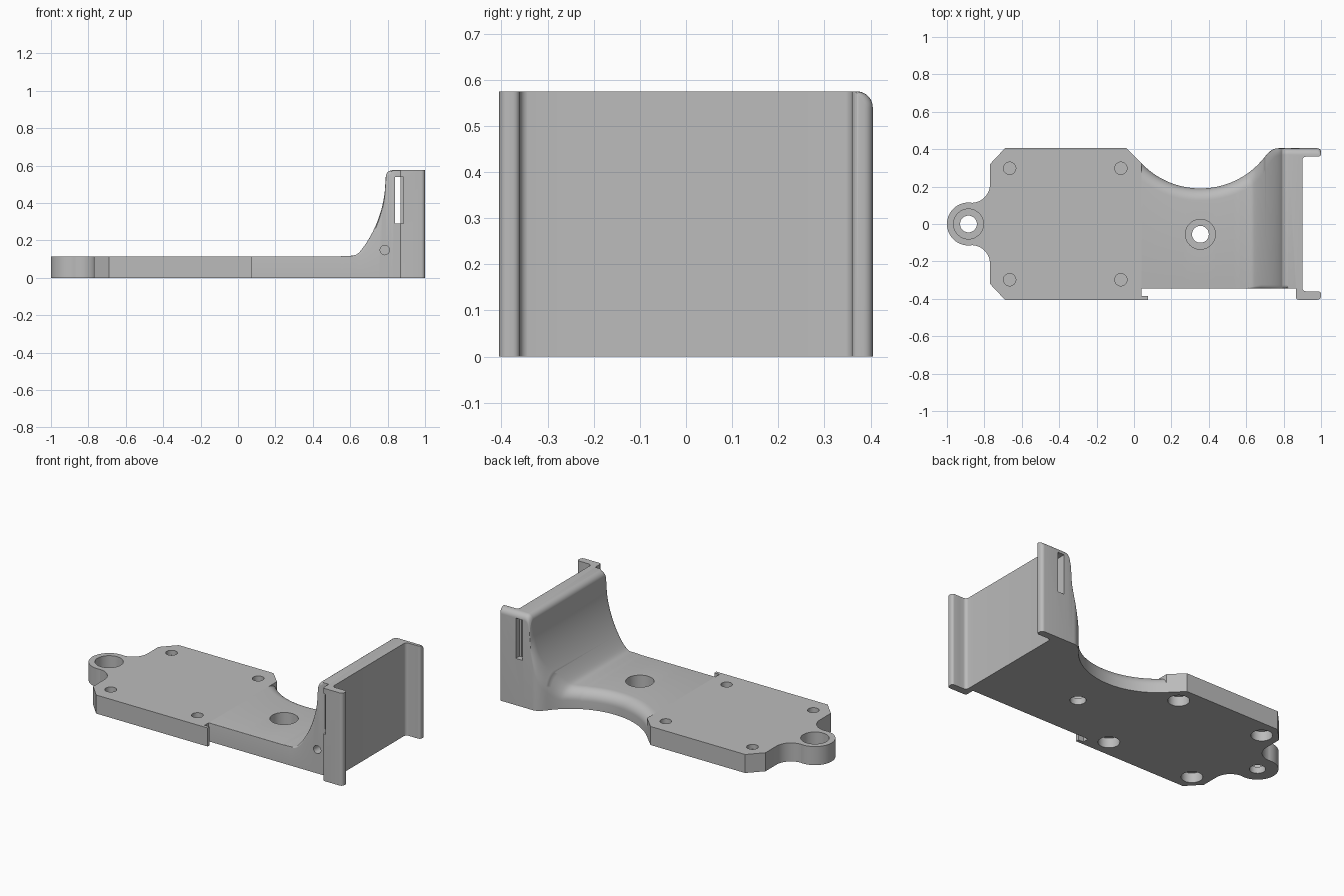
import bpy, bmesh, math

cube = bpy.data.objects.get("Cube")
if cube:
    bpy.data.objects.remove(cube, do_unlink=True)

grey = bpy.data.materials.new("plain grey")
grey.use_nodes = True
grey.diffuse_color = (0.5, 0.5, 0.5, 1)
grey.node_tree.nodes["Principled BSDF"].inputs["Base Color"].default_value = (0.5, 0.5, 0.5, 1)

THICK, TOP = 0.115, 0.575
FRONT, BACK = -0.345, 0.405


def loft(name, sections):
    """Skin a row of matching closed sections and cap both ends."""
    bm = bmesh.new()
    rings = [[bm.verts.new(p) for p in s] for s in sections]
    for a, b in zip(rings, rings[1:]):
        for i in range(len(a)):
            j = (i + 1) % len(a)
            bm.faces.new((a[i], a[j], b[j], b[i]))
    bm.faces.new(rings[0])
    bm.faces.new(rings[-1])
    bmesh.ops.recalc_face_normals(bm, faces=bm.faces)
    mesh = bpy.data.meshes.new(name)
    bm.to_mesh(mesh)
    bm.free()
    mesh.materials.append(grey)
    obj = bpy.data.objects.new(name, mesh)
    bpy.context.collection.objects.link(obj)
    return obj


def prism(name, outline, z0, z1):
    return loft(name, [[(x, y, z) for x, y in outline] for z in (z0, z1)])


def arc(cx, cy, r, start, end, n=12):
    angles = [math.radians(start + (end - start) * i / n) for i in range(n + 1)]
    return [(cx + r * math.cos(a), cy + r * math.sin(a)) for a in angles]


def circle(x, y, r):
    return arc(x, y, r, 0, 360, 40)[:-1]


def box(name, x0, x1, y0, y1, z0, z1):
    return prism(name, [(x0, y0), (x1, y0), (x1, y1), (x0, y1)], z0, z1)


def combine(target, other, operation):
    mod = target.modifiers.new(operation, 'BOOLEAN')
    mod.operation = operation
    mod.solver = 'EXACT'
    mod.object = other
    bpy.context.view_layer.objects.active = target
    bpy.ops.object.modifier_apply(modifier=mod.name)
    bpy.data.objects.remove(other, do_unlink=True)


# Base plate with chamfered corners, rounded lug and a small front hook
half = [(-0.69, BACK), (-0.77, 0.32)] + arc(-0.87, 0.213, 0.1, 0, -90)
lug = arc(-0.885, 0, 0.115, 82, 278, 40)
outline = [(0.04, 0.325), (-0.04, BACK)] + half + lug
outline += [(x, -y) for x, y in reversed(half)]
outline += [(0.075, -BACK), (0.075, -0.385), (0.04, -0.385), (0.04, FRONT)]
body = prism("mounting_bracket", outline, 0, THICK)


# Waisted floor sweeping up into the end wall, with a rounded back edge
def back_edge(x):
    if x <= 0.70:
        return 0.625 - math.sqrt(0.435 ** 2 - (x - 0.355) ** 2)
    if x < 0.77:
        return BACK - 0.045 * ((0.77 - x) / 0.07) ** 2
    if x > 0.98:
        return BACK - 0.02 + math.sqrt(max(0, 0.02 ** 2 - (x - 0.98) ** 2))
    return BACK


def height(x):
    if x >= 0.825:
        return TOP
    if x >= 0.79:
        return 0.54 + math.sqrt(0.035 ** 2 - (0.825 - x) ** 2)
    ramp = 0.54 - math.sqrt(max(0, 0.66 ** 2 - (x - 0.13) ** 2))
    # soft blend from the floor into the ramp
    d = ramp - THICK
    return THICK + (d + math.sqrt(d * d + 0.0004)) / 2 if x > 0.55 else THICK


def section(x):
    h, yb = height(x), back_edge(x)
    t = min(1, max(0, (x - 0.62) / 0.18))
    radius = 0.065 - 0.03 * t
    slope = (height(x + 0.002) - height(x - 0.002)) / 0.004
    drop = min(radius * min(2.5, math.hypot(1, slope)), h * 0.6)
    run = (back_edge(x + 0.001) - back_edge(x - 0.001)) / 0.002 if x < 0.77 else 0
    width = radius * min(1.5, math.hypot(1, run))
    front = 0.001 + 0.02 * min(1, max(0, (x - 0.6) / 0.08)) * (x < 0.825)
    ring = [(x, FRONT, 0)]
    ring += [(x, y, z) for y, z in arc(FRONT + front, h - front, front, 180, 90, 5)]
    for c, s in arc(0, 0, 1, 90, 0, 10):
        ring.append((x, yb - width + width * c, h - drop + drop * s))
    return ring + [(x, yb, 0)]


stations = [0.035 + 0.515 * i / 30 for i in range(31)]
stations += [0.56 + 0.01 * i for i in range(15)]
stations += [0.70 + 0.006 * i for i in range(15)]
stations += [0.825 - 0.035 * math.cos(math.radians(10 * i)) for i in range(10)]
stations += [0.98] + [0.98 + 0.02 * math.sin(math.radians(15 * i)) for i in range(1, 7)]
combine(body, loft("floor_and_wall", [section(x) for x in stations]), 'UNION')

# Front flange with rounded outer corners
flange = [(0.865, -0.3), (0.865, -0.39)] + arc(0.88, -0.39, 0.015, 180, 270, 5)[1:]
flange += arc(0.98, -0.385, 0.02, 270, 360, 6) + arc(0.985, -0.375, 0.015, 0, 90, 5)
flange += [(0.95, -0.36), (0.95, -0.3)]
combine(body, prism("front_flange", flange, 0, TOP), 'UNION')

# Open channel between the flanges, with filleted inner corners
corner = arc(0.92, 0.34, 0.02, 180, 90, 6)
channel = corner + arc(0.985, 0.375, 0.015, 270, 360, 5) + [(1.1, 0.375), (1.1, -0.36)]
channel += [(x, -y) for x, y in reversed(corner)]
combine(body, prism("channel_cutter", channel, -0.1, 0.7), 'DIFFERENCE')

# Strap tunnel through the wall, wider at both mouths
for x1, y0, y1 in ((0.87, -0.5, 0.5), (0.885, -0.5, -0.365), (0.885, 0.37, 0.5)):
    combine(body, box("strap_cutter", 0.84, x1, y0, y1, 0.29, 0.54), 'DIFFERENCE')

# Counterbored bolt holes in the lug and the floor
for x, y in ((-0.885, 0), (0.355, -0.055)):
    for r, z in ((0.08, 0.04), (0.045, -0.1)):
        combine(body, prism("bolt_cutter", circle(x, y, r), z, 0.3), 'DIFFERENCE')

# Blind holes above and wider pockets below at the four corners
for x in (-0.665, -0.07):
    for y in (-0.298, 0.298):
        combine(body, prism("hole_cutter", circle(x, y, 0.033), 0.085, 0.3), 'DIFFERENCE')
        combine(body, prism("pocket_cutter", circle(x, y, 0.06), -0.1, 0.06), 'DIFFERENCE')

# Small blind hole in the front face of the wall
hole = [[(x, y, z) for x, z in circle(0.785, 0.148, 0.025)] for y in (-0.5, -0.2)]
combine(body, loft("side_hole_cutter", hole), 'DIFFERENCE')

bpy.ops.object.select_all(action='DESELECT')
body.select_set(True)
bpy.context.view_layer.objects.active = body
bpy.ops.object.shade_smooth_by_angle(angle=math.radians(30))
